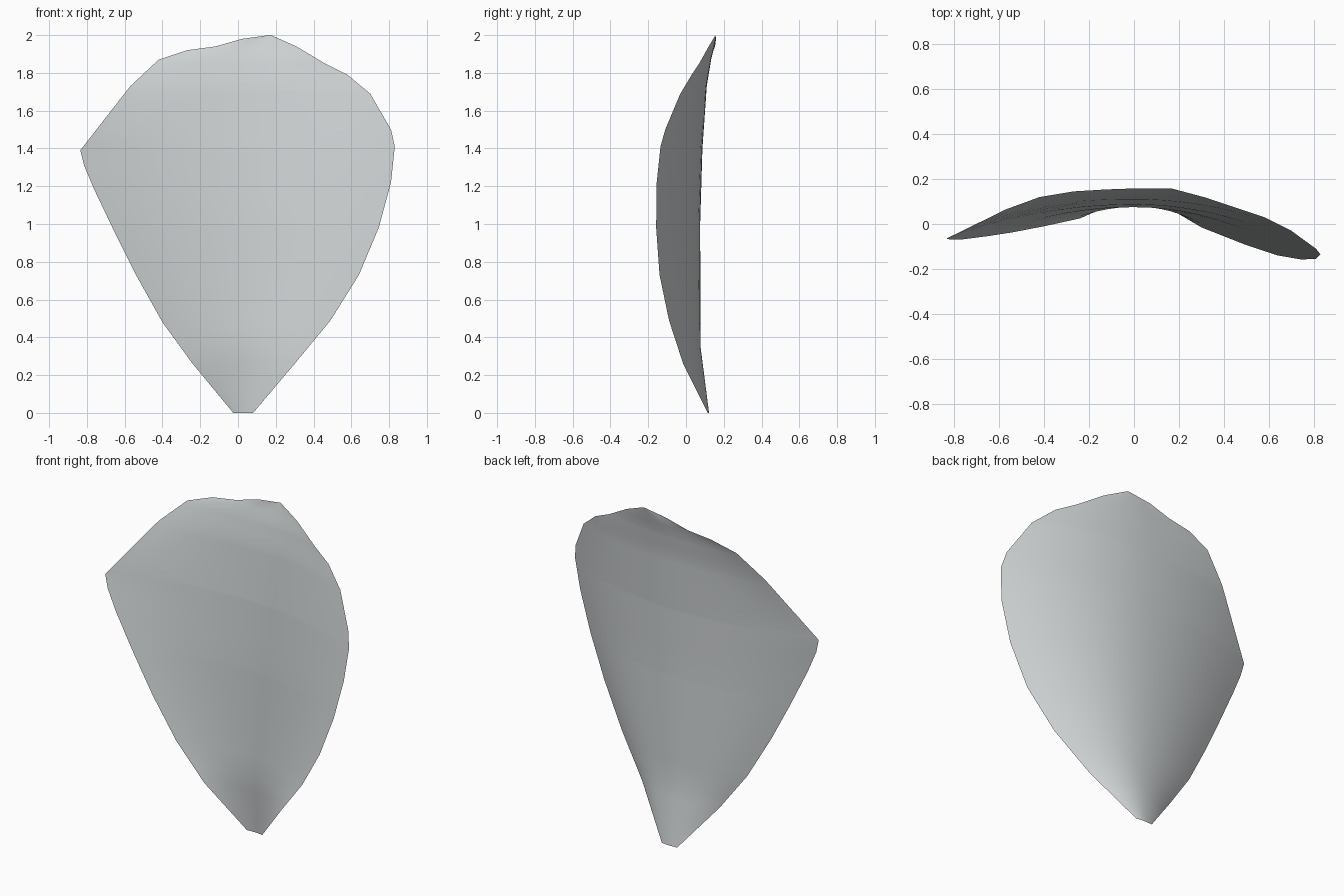
import bpy
import bmesh
import math

default_cube = bpy.data.objects.get("Cube")
if default_cube:
    bpy.data.objects.remove(default_cube, do_unlink=True)

# Rim profiles from base to tip: (height, x, y)
LEFT_RIM = [(0, -.025, .12), (.26, -.24, .025), (.48, -.4, -.01), (.73, -.54, -.037),
            (.95, -.65, -.054), (1.18, -.76, -.068), (1.31, -.815, -.07),
            (1.39, -.835, -.065), (1.73, -.57, .065), (1.87, -.42, .12),
            (1.92, -.27, .145), (1.94, -.12, .154), (1.98, .02, .159), (2, .165, .156)]
RIGHT_RIM = [(0, .08, .115), (.26, .3, -.015), (.49, .49, -.09), (.73, .64, -.14),
             (.98, .745, -.158), (1.22, .81, -.155), (1.41, .83, -.135),
             (1.5, .81, -.11), (1.69, .7, -.03), (1.79, .58, .03),
             (1.85, .46, .07), (1.94, .31, .12), (2, .175, .156)]
# Crest line running up the middle
SPINE = [(0, .028, .122), (.35, .015, .077), (1, 0, .075), (1.4, 0, .087),
         (1.73, 0, .11), (1.87, 0, .133), (1.94, .03, .15), (1.98, .09, .157),
         (2, .17, .157)]
HALF_COLUMNS = 10


def sample(profile, z):
    """Linear position on a profile at height z."""
    for (z0, x0, y0), (z1, x1, y1) in zip(profile, profile[1:]):
        if z <= z1:
            t = (z - z0) / (z1 - z0)
            return x0 + (x1 - x0) * t, y0 + (y1 - y0) * t
    return profile[-1][1:]


def section(z):
    """Arched cross-section from the left rim over the crest to the right rim."""
    crest_x, crest_y = sample(SPINE, z)
    points = []
    for i in range(-HALF_COLUMNS, HALF_COLUMNS + 1):
        t = abs(i) / HALF_COLUMNS
        rim_x, rim_y = sample(LEFT_RIM if i < 0 else RIGHT_RIM, z)
        points.append((crest_x + (rim_x - crest_x) * t,
                       crest_y + (rim_y - crest_y) * t ** 2, z))
    return points


# Petal: one curved sheet lofted through the sections
heights = sorted({p[0] for p in LEFT_RIM + RIGHT_RIM + SPINE} | {.08, .16, .6, .85})
bm = bmesh.new()
rows = [[bm.verts.new(p) for p in section(z)] for z in heights]
for low, high in zip(rows, rows[1:]):
    for i in range(len(low) - 1):
        bm.faces.new((low[i], low[i + 1], high[i + 1], high[i]))

mesh = bpy.data.meshes.new("petal")
bm.to_mesh(mesh)
bm.free()
petal = bpy.data.objects.new("petal", mesh)
bpy.context.collection.objects.link(petal)

# Pale grey colour
colour = (.64, .67, .68, 1)
grey = bpy.data.materials.new("pale grey")
grey.use_nodes = True
grey.diffuse_color = colour
grey.node_tree.nodes["Principled BSDF"].inputs["Base Color"].default_value = colour
mesh.materials.append(grey)

bpy.ops.object.select_all(action='DESELECT')
petal.select_set(True)
bpy.context.view_layer.objects.active = petal
bpy.ops.object.shade_smooth_by_angle(angle=math.radians(60))
